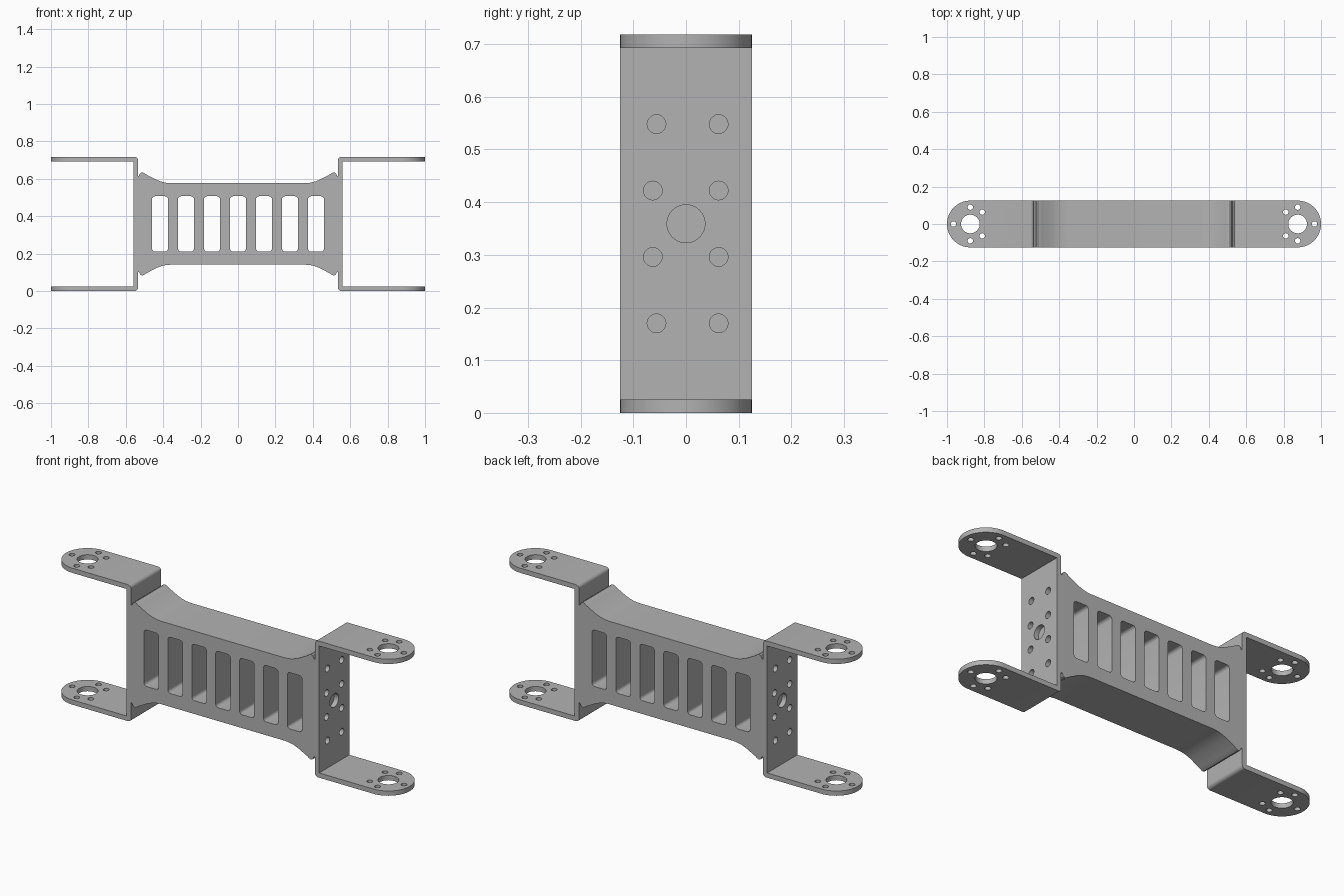
import bpy, bmesh
from math import sin, cos, pi, radians
from mathutils import Matrix, Vector

if "Cube" in bpy.data.objects:
    bpy.data.objects.remove(bpy.data.objects["Cube"])

HEIGHT, HALF_Y, SHEET = 0.718, 0.125, 0.025
MID = HEIGHT / 2
INNER, PIVOT = 0.535, 0.875       # inner plate face, arm pivot centre

metal = bpy.data.materials.new("Grey metal")
metal.use_nodes = True
GREY = (0.45, 0.45, 0.45, 1)
metal.diffuse_color = GREY
metal.node_tree.nodes["Principled BSDF"].inputs["Base Color"].default_value = GREY


def arc(cx, cy, r, start, end, steps):
    angles = [radians(start + (end - start) * i / steps) for i in range(steps + 1)]
    return [(cx + r * cos(a), cy + r * sin(a)) for a in angles]


def add_prism(bm, points, axis, lo, hi):
    """Extrude a closed 2D outline along the x, y or z axis."""
    place = {"x": lambda p, q: (lo, p, q),
             "y": lambda p, q: (p, lo, q),
             "z": lambda p, q: (p, q, lo)}[axis]
    step = Vector([hi - lo if axis == a else 0 for a in "xyz"])
    face = bm.faces.new([bm.verts.new(place(*p)) for p in points])
    new = bmesh.ops.extrude_face_region(bm, geom=[face])["geom"]
    moved = [v for v in new if isinstance(v, bmesh.types.BMVert)]
    bmesh.ops.translate(bm, vec=step, verts=moved)


def make(name, prisms):
    bm = bmesh.new()
    for prism in prisms:
        add_prism(bm, *prism)
    bmesh.ops.recalc_face_normals(bm, faces=bm.faces)
    mesh = bpy.data.meshes.new(name)
    bm.to_mesh(mesh)
    bm.free()
    mesh.materials.append(metal)
    obj = bpy.data.objects.new(name, mesh)
    bpy.context.collection.objects.link(obj)
    return obj


def carve(obj, operation, prisms):
    """Boolean the object with prisms, bake the result, drop the cutter."""
    cutter = make("cutter", prisms)
    cutter.hide_render = True
    mod = obj.modifiers.new("carve", "BOOLEAN")
    mod.operation, mod.object, mod.solver = operation, cutter, "EXACT"
    bpy.context.view_layer.update()
    graph = bpy.context.evaluated_depsgraph_get()
    baked = bpy.data.meshes.new_from_object(obj.evaluated_get(graph))
    obj.modifiers.clear()
    obj.data = baked
    bpy.data.objects.remove(cutter)


def smooth(obj):
    bpy.ops.object.select_all(action="DESELECT")
    obj.select_set(True)
    bpy.context.view_layer.objects.active = obj
    bpy.ops.object.shade_smooth_by_angle(angle=radians(35))


# Slotted body: one flared corner of the profile, mirrored to all four
corner = [(0.36, 0.218), (0.385, 0.22), (0.41, 0.226), (0.435, 0.235),
          (0.49, 0.264), (0.503, 0.273), (0.513, 0.276), (0.521, 0.273),
          (0.526, 0.265), (0.529, 0.258), (INNER, 0.256)]
right = corner + [(x, -z) for x, z in reversed(corner)]
outline = right + [(-x, -z) for x, z in right]
body = make("slotted_body", [([(x, MID + z) for x, z in outline], "y", -HALF_Y, HALF_Y)])


def slot(cx, half_w=0.0425, half_h=0.148, r=0.016):
    points = []
    for sx, sz, a in ((1, 1, 0), (-1, 1, 90), (-1, -1, 180), (1, -1, 270)):
        points += arc(cx + sx * (half_w - r), MID + sz * (half_h - r), r, a, a + 90, 5)
    return points


carve(body, "DIFFERENCE", [(slot(0.139 * i), "y", -0.2, 0.2) for i in range(-3, 4)])
smooth(body)

# Bent sheet bracket: U profile, with bends at the two outer corners
R = 0.018
OUTER = INNER + SHEET
u_profile = [(1, 0), (1, SHEET), (OUTER, SHEET), (OUTER, HEIGHT - SHEET),
             (1, HEIGHT - SHEET), (1, HEIGHT)]
u_profile += arc(INNER + R, HEIGHT - R, R, 90, 180, 5)
u_profile += arc(INNER + R, R, R, 180, 270, 5)
bracket = make("left_bracket", [(u_profile, "y", -HALF_Y, HALF_Y)])

# Rounded arm ends
pill = [(0.4, -HALF_Y)] + arc(PIVOT, 0, HALF_Y, -90, 90, 40) + [(0.4, HALF_Y)]
carve(bracket, "INTERSECT", [(pill, "z", -0.1, HEIGHT + 0.1)])


def hole(cx, cy, r, steps):
    return arc(cx, cy, r, 0, 360, steps)[:-1]


# Pivot holes through both arms
holes = [(hole(PIVOT, 0, 0.05, 40), "z", -0.1, HEIGHT + 0.1)]
for a in (0, 90, 135, 225, 270):
    x, y = PIVOT + 0.09 * cos(radians(a)), 0.09 * sin(radians(a))
    holes.append((hole(x, y, 0.0145, 20), "z", -0.1, HEIGHT + 0.1))

# Mounting holes through the upright plate
holes.append((hole(0, MID, 0.036, 40), "x", 0.5, 0.6))
for dz, near_y in ((0.189, -0.056), (0.063, -0.063)):
    for sign in (1, -1):
        for y in (near_y, 0.062):
            holes.append((hole(y, MID + sign * dz, 0.0178, 20), "x", 0.5, 0.6))
carve(bracket, "DIFFERENCE", holes)
smooth(bracket)

# Opposite bracket, turned half round
other = bracket.copy()
other.data = bracket.data.copy()
other.name = "right_bracket"
other.data.transform(Matrix.Rotation(pi, 4, "Z"))
bpy.context.collection.objects.link(other)
